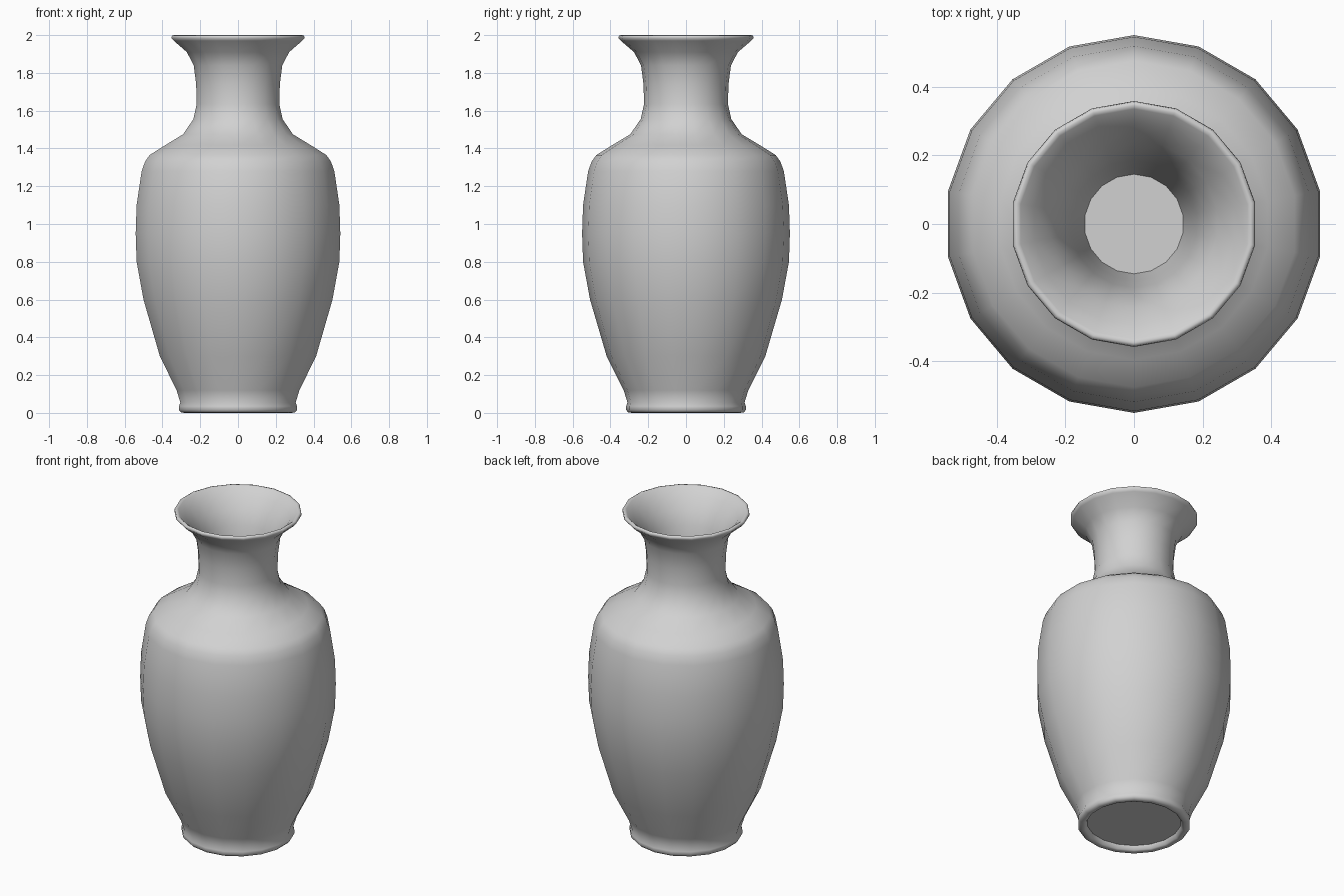
import bpy
import bmesh
import math

SIDES = 18

cube = bpy.data.objects.get("Cube")
if cube:
    bpy.data.objects.remove(cube, do_unlink=True)

# Grey ceramic
GREY = (0.64, 0.64, 0.64, 1)
mat = bpy.data.materials.new("grey_ceramic")
mat.use_nodes = True
mat.diffuse_color = GREY
bsdf = next(n for n in mat.node_tree.nodes if n.type == 'BSDF_PRINCIPLED')
bsdf.inputs["Base Color"].default_value = GREY

# Profile halves as (radius, height)
foot = [(0.265, 0.03), (0.272, 0.005), (0.285, 0), (0.305, 0.002),
        (0.317, 0.015), (0.317, 0.035), (0.31, 0.055)]
body = [(0.33, 0.12), (0.42, 0.3), (0.508, 0.6), (0.545, 0.8), (0.55, 0.95),
        (0.545, 1.1), (0.518, 1.28), (0.5, 1.33), (0.475, 1.365)]
neck = [(0.395, 1.415), (0.295, 1.475), (0.24, 1.555), (0.222, 1.635),
        (0.225, 1.74), (0.238, 1.84), (0.275, 1.91), (0.345, 1.97)]
lip = [(0.358, 1.985), (0.355, 1.997), (0.345, 2.0), (0.335, 1.994)]
throat = [(0.295, 1.955), (0.245, 1.89), (0.208, 1.81), (0.185, 1.7),
          (0.165, 1.55), (0.145, 1.4)]


def lathe(name, profile):
    """Turn a profile around z and close both ends with flat discs."""
    bm = bmesh.new()
    rings = []
    for radius, height in profile:
        ring = []
        for i in range(SIDES):
            a = math.tau * i / SIDES
            ring.append(bm.verts.new((-radius * math.sin(a), radius * math.cos(a), height)))
        rings.append(ring)
    for low, high in zip(rings, rings[1:]):
        for i in range(SIDES):
            j = (i + 1) % SIDES
            bm.faces.new((low[i], low[j], high[j], high[i]))
    bm.faces.new(rings[0])
    bm.faces.new(rings[-1])
    bmesh.ops.recalc_face_normals(bm, faces=bm.faces)
    mesh = bpy.data.meshes.new(name)
    bm.to_mesh(mesh)
    bm.free()
    mesh.materials.append(mat)
    obj = bpy.data.objects.new(name, mesh)
    bpy.context.collection.objects.link(obj)
    return obj


# Vase: foot, body, neck, lip and hollow throat in one turned shell
vase = lathe("vase", foot + body + neck + lip + throat)
bpy.ops.object.select_all(action='DESELECT')
vase.select_set(True)
bpy.context.view_layer.objects.active = vase
bpy.ops.object.shade_smooth_by_angle(angle=math.radians(60))
